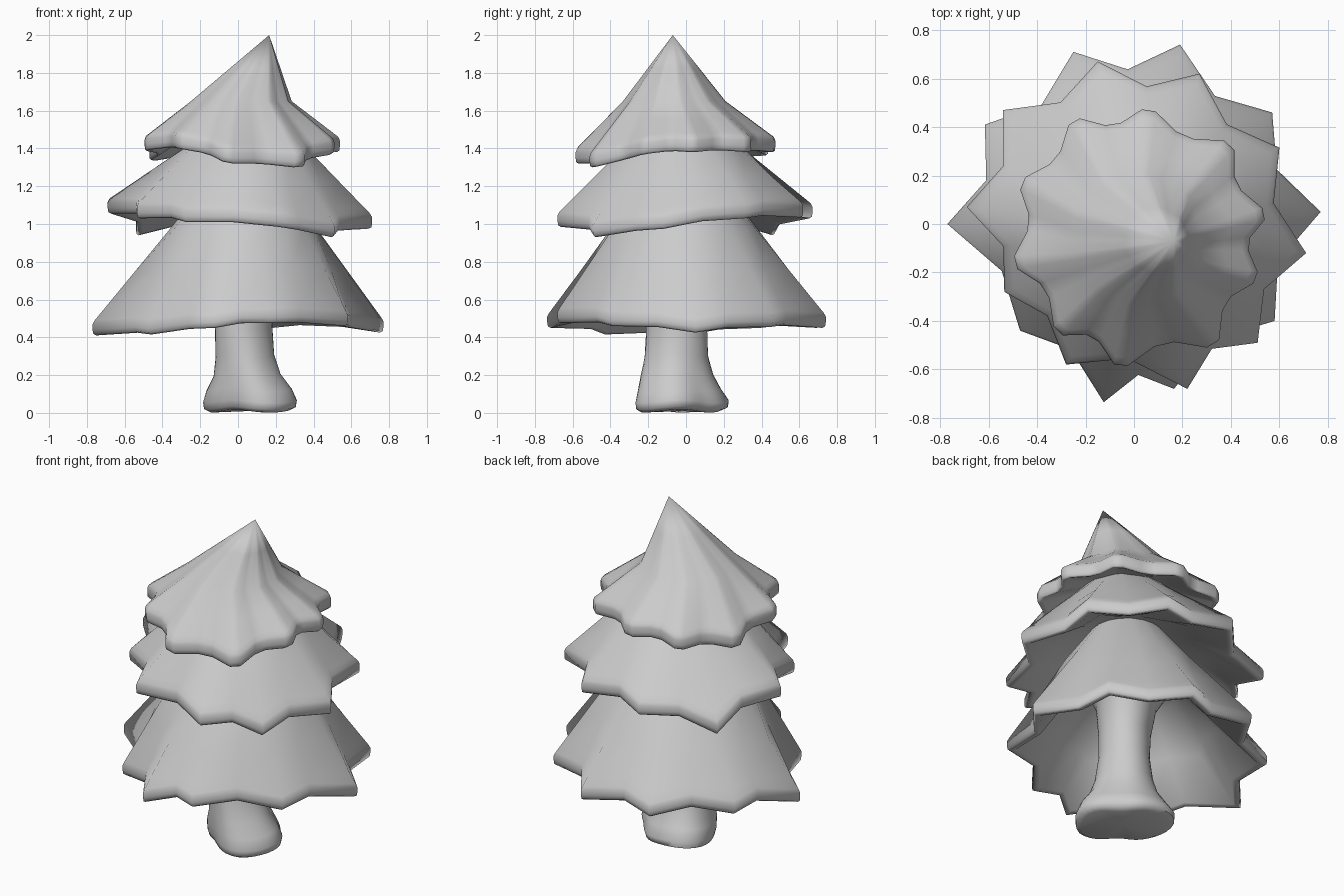
import bpy, bmesh, math
from mathutils import Vector

if "Cube" in bpy.data.objects:
    bpy.data.objects.remove(bpy.data.objects["Cube"])


def loft(name, rings, angle=180):
    """Skin a list of closed rings; collapsed end rings become tips or caps."""
    bm = bmesh.new()
    loops = [[bm.verts.new(p) for p in ring] for ring in rings]
    n = len(loops[0])
    for a, b in zip(loops, loops[1:]):
        for i in range(n):
            j = (i + 1) % n
            bm.faces.new((a[i], a[j], b[j], b[i]))
    bmesh.ops.remove_doubles(bm, verts=bm.verts, dist=1e-4)
    bmesh.ops.recalc_face_normals(bm, faces=bm.faces)
    mesh = bpy.data.meshes.new(name)
    bm.to_mesh(mesh)
    bm.free()
    ob = bpy.data.objects.new(name, mesh)
    bpy.context.collection.objects.link(ob)
    bpy.ops.object.select_all(action='DESELECT')
    ob.select_set(True)
    bpy.context.view_layer.objects.active = ob
    bpy.ops.object.shade_smooth_by_angle(angle=math.radians(angle))
    return ob


def star_rim(tips, blunt):
    """Zigzag outline: a valley pulled inward between each pair of tips."""
    tips = [Vector(t) for t in tips]
    grow = 1.035 if blunt else 1.0
    pts = []
    for a, b in zip(tips, tips[1:] + tips[:1]):
        m = (a + b) / 2
        pts.append(Vector((a.x * grow, a.y * grow, a.z)))
        pts.append(Vector((m.x * 0.88, m.y * 0.88, m.z + 0.012)))
    if blunt:  # cut the corners once
        pts = [a.lerp(b, t) for a, b in zip(pts, pts[1:] + pts[:1]) for t in (0.2, 0.8)]
    return pts


def tier(name, tips, neck, neck_r, apex, roof_r, roof_z, lobe=0.0, blunt=False):
    """Hollow skirt of branches: underside, thick rim, slope, neck and apex."""
    rim = star_rim(tips, blunt)
    neck, apex = Vector(neck), Vector(apex)
    mean = sum(p.xy.length for p in rim) / len(rim)

    def scaled(k, dz):
        return [Vector((p.x * k, p.y * k, p.z + dz)) for p in rim]

    def collar(r, z):
        out = []
        for p in rim:
            d = p.xy.normalized() * (1 - lobe) + p.xy / mean * lobe
            out.append(Vector((neck.x + d.x * r, neck.y + d.y * r, z)))
        return out

    top, upper = scaled(0.985, 0.08), collar(neck_r, neck.z)
    under, inner = scaled(0.93, 0.01), collar(roof_r, roof_z)
    slope = [[a.lerp(b, t) for a, b in zip(top, upper)] for t in (0.1, 0.5)]
    roof = Vector((neck.x, neck.y, roof_z + 0.03))
    rings = [[roof] * len(rim), inner,
             [a.lerp(b, 0.5) for a, b in zip(under, inner)],
             under, scaled(0.975, 0), scaled(0.995, 0.008), scaled(1, 0.03),
             scaled(1, 0.06), top, *slope, upper,
             [p.lerp(apex, 0.5) for p in upper], [apex] * len(rim)]
    return loft(name, rings)


# Bottom branches
tier("bottom_branches",
     [(.77, .05, .425), (.57, .46, .455), (.19, .74, .45), (-.25, .71, .45),
      (-.615, .41, .45), (-.77, 0, .41), (-.47, -.44, .415), (-.125, -.735, .45),
      (.165, -.68, .475), (.58, -.40, .46)],
     neck=(.03, -.01, .98), neck_r=.385, apex=(.05, -.02, 1.5),
     roof_r=.27, roof_z=.87)

# Middle branches
tier("middle_branches",
     [(.71, -.12, .975), (.6, .315, 1.03), (.27, .62, 1.035), (-.15, .67, 1.03),
      (-.54, .47, .94), (-.69, .07, 1.055), (-.535, -.28, 1.03),
      (-.28, -.58, 1.01), (.22, -.68, .985), (.51, -.49, .93)],
     neck=(.04, -.02, 1.4), neck_r=.33, apex=(.08, -.03, 1.7),
     roof_r=.25, roof_z=1.21)

# Top branches with the leaning tip
tier("top_branches",
     [(.54, .04, 1.38), (.40, .33, 1.38), (.06, .475, 1.38), (-.25, .43, 1.36),
      (-.465, .17, 1.33), (-.495, -.16, 1.39), (-.315, -.445, 1.4),
      (-.06, -.59, 1.32), (.335, -.5, 1.295), (.505, -.22, 1.37)],
     neck=(.01, -.05, 1.65), neck_r=.265, apex=(.165, -.07, 2.0),
     roof_r=.24, roof_z=1.5, lobe=.4, blunt=True)

# Trunk: z, centre x, centre y, half width x, half width y
profile = [(.01, .06, -.02, 0, 0), (.01, .06, -.02, .20, .20), (.025, .06, -.015, .23, .23),
           (.06, .06, -.015, .237, .237), (.12, .055, -.03, .22, .215),
           (.2, .045, -.045, .175, .19), (.3, .035, -.05, .155, .168),
           (.45, .03, -.05, .15, .16), (.6, .03, -.045, .155, .16),
           (.78, .03, -.03, .18, .185), (.9, .03, -.02, .25, .25), (.9, .03, -.02, 0, 0)]
rings = []
for z, cx, cy, rx, ry in profile:
    foot = max(0, 1 - z / .45)
    ring = []
    for i in range(40):
        a = math.tau * i / 40
        # foot is stretched along one diagonal, stem slightly along the other
        k = 1 + (.28 * foot - .08) * math.cos(2 * a + math.pi / 2)
        k += .03 * foot * math.cos(5 * a + 0.4)
        ring.append(Vector((cx + rx * k * math.cos(a), cy + ry * k * math.sin(a),
                            max(0, z + (.008 * math.cos(3 * a) if rx else 0)))))
    rings.append(ring)
loft("trunk", rings, 60)
